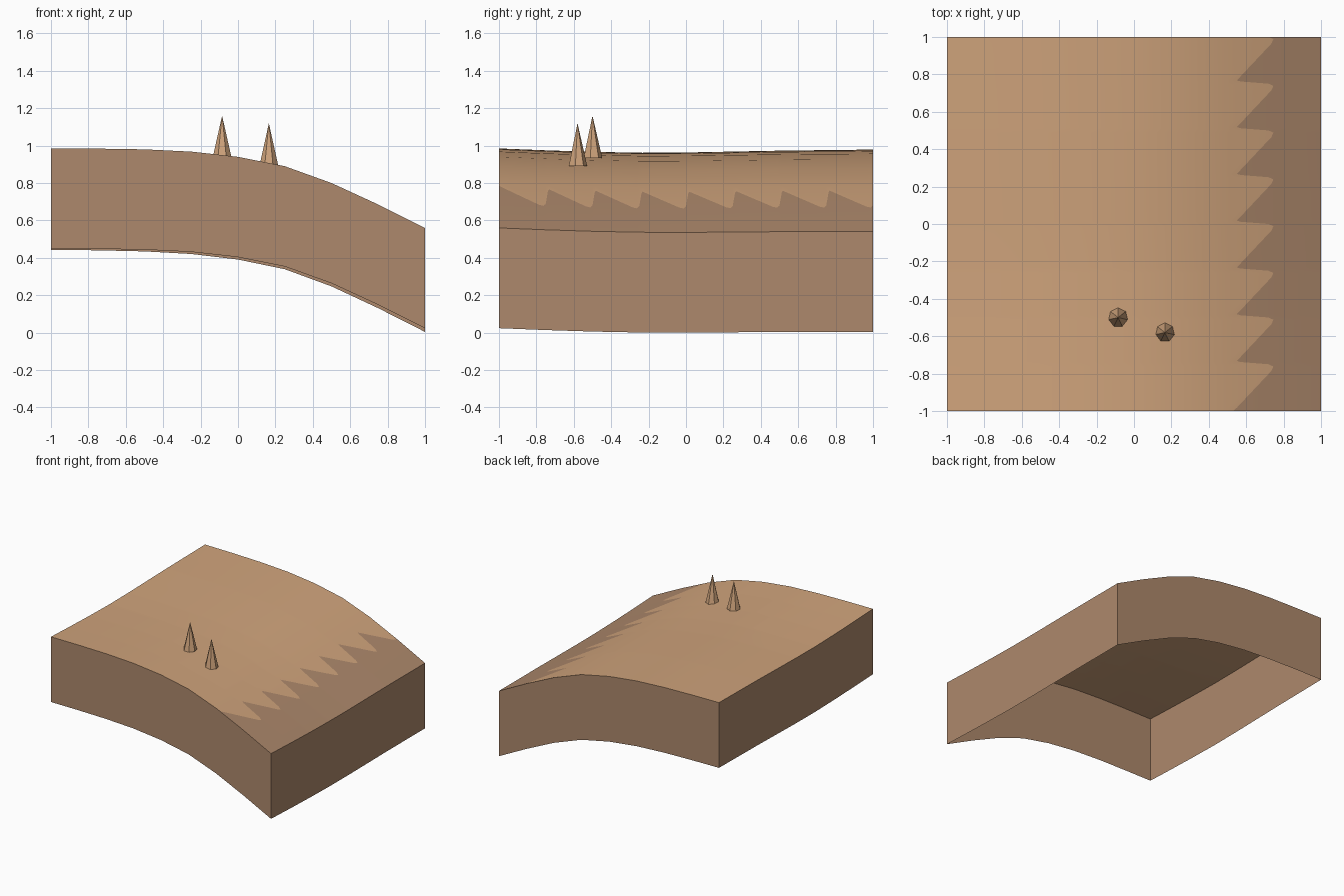
import bpy, bmesh, math
from mathutils import Matrix

cube = bpy.data.objects.get("Cube")
if cube:
    bpy.data.objects.remove(cube)


def make_material(name, rgb):
    lin = [((c / 255 + 0.055) / 1.055) ** 2.4 for c in rgb] + [1]
    mat = bpy.data.materials.new(name)
    mat.use_nodes = True
    mat.diffuse_color = lin
    mat.node_tree.nodes["Principled BSDF"].inputs["Base Color"].default_value = lin
    return mat


sand = make_material("sand", (208, 164, 124))
dirt = make_material("dirt", (174, 137, 108))


def make_object(name, bm, mats):
    mesh = bpy.data.meshes.new(name)
    bm.to_mesh(mesh)
    bm.free()
    for m in mats:
        mesh.materials.append(m)
    ob = bpy.data.objects.new(name, mesh)
    bpy.context.collection.objects.link(ob)
    return ob


# Ground height: a slope profile along x plus a gentle sway along y
STEP = 0.25
THICKNESS = 0.536
SLOPE = [0.985, 0.984, 0.98, 0.968, 0.94, 0.89, 0.80, 0.685, 0.56]
SWAY = [0, -0.01, -0.018, -0.023, -0.024, -0.022, -0.02, -0.02, -0.02]


def sample(table, t):
    u = (t + 1) / STEP
    i = min(int(u), len(table) - 2)
    return table[i] + (table[i + 1] - table[i]) * (u - i)


def height(x, y):
    back_rise = 0.014 * max(0, y + 0.2) / 1.2 * (1 - x) / 2
    return sample(SLOPE, x) + sample(SWAY, y) + back_rise


# Sawtooth border between sand and dirt, one hooked tooth per grid step
TOOTH = [(0.55, 0.018), (0.735, 0.215), (0.745, 0.238), (0.72, 0.25), (0.57, 0.262)]
border = [(0.53, -1)]
for k in range(8):
    border += [(x, -1 + STEP * k + y) for x, y in TOOTH]
border.pop()

# Ground surface: one row per border point, coloured by side of the border
bm = bmesh.new()
left_columns = [-1 + STEP * i for i in range(7)]
border_column = len(left_columns)
rows = []
for bx, y in border:
    xs = left_columns + [bx, 0.75, 1]
    rows.append([bm.verts.new((x, y, height(x, y))) for x in xs])
for r0, r1 in zip(rows, rows[1:]):
    for i in range(len(r0) - 1):
        face = bm.faces.new((r0[i], r0[i + 1], r1[i + 1], r1[i]))
        face.material_index = 0 if i < border_column else 1
        face.smooth = True

# Skirt walls hanging from the rim, open underneath
rim = [e for e in bm.edges if e.is_boundary]
skirt = bmesh.ops.extrude_edge_only(bm, edges=rim)["geom"]
for item in skirt:
    if isinstance(item, bmesh.types.BMVert):
        item.co.z -= THICKNESS
    elif isinstance(item, bmesh.types.BMFace):
        item.material_index = 1
bmesh.ops.recalc_face_normals(bm, faces=bm.faces)
ground = make_object("ground_tile", bm, [sand, dirt])
bpy.context.view_layer.objects.active = ground
ground.select_set(True)
bpy.ops.object.shade_smooth_by_angle(angle=math.radians(30))


# Pointed spikes standing on the slope
def add_spike(name, x, y, base, tip):
    bm = bmesh.new()
    place = Matrix.Translation((x, y, (base + tip) / 2)) @ Matrix.Rotation(math.pi / 2, 4, "Z")
    bmesh.ops.create_cone(bm, cap_ends=True, segments=7, radius1=0.052,
                          radius2=0, depth=tip - base, matrix=place)
    # Put one corner of the base towards the back
    corner = max((v for v in bm.verts if v.co.z < base + 0.01), key=lambda v: v.co.y)
    turn = math.atan2(corner.co.x - x, corner.co.y - y)
    bmesh.ops.rotate(bm, verts=bm.verts, cent=(x, y, 0), matrix=Matrix.Rotation(turn, 3, "Z"))
    make_object(name, bm, [sand])


add_spike("left_spike", 0.165, -0.58, 0.89, 1.12)
add_spike("right_spike", -0.085, -0.5, 0.935, 1.16)
